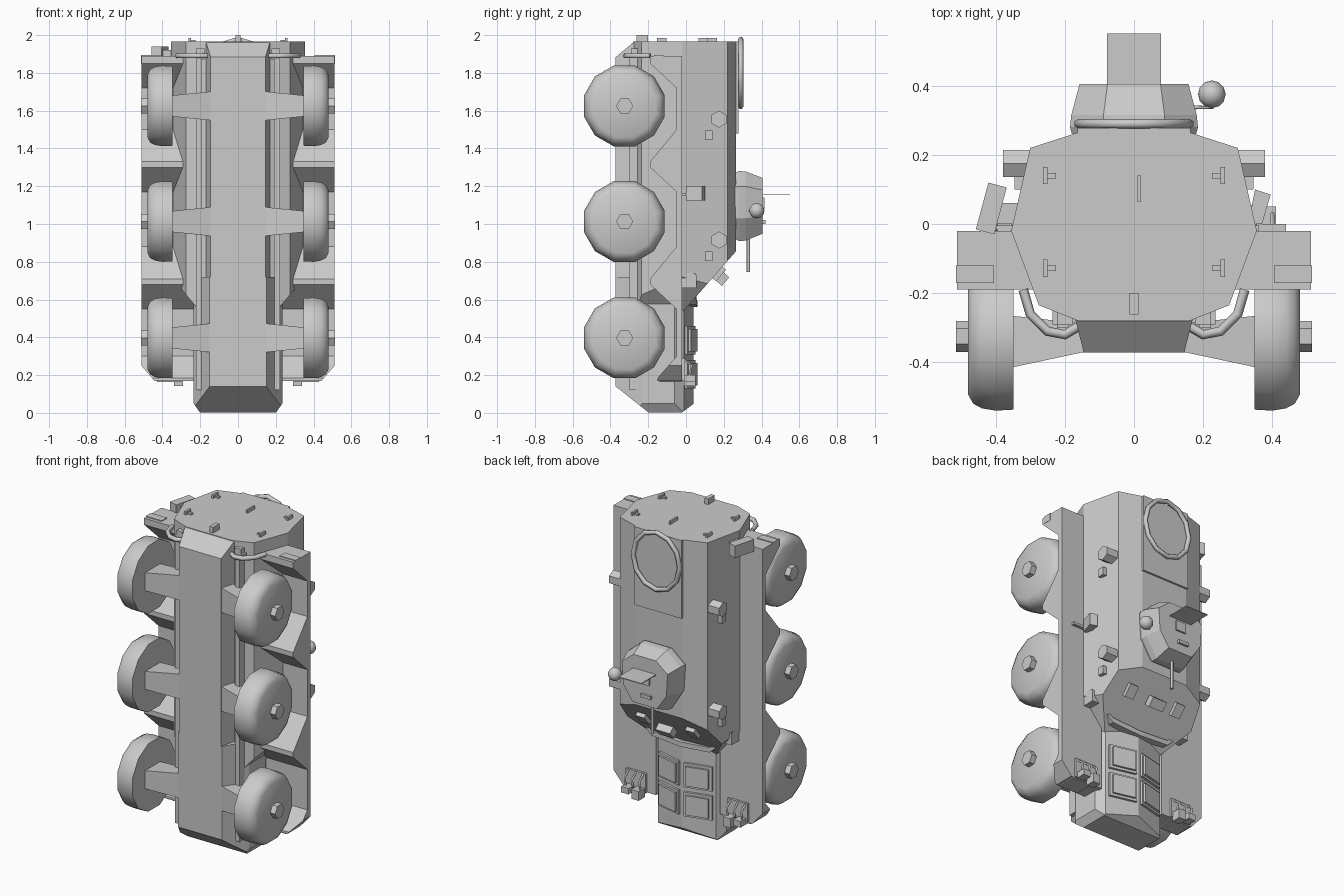
import bpy, bmesh, math
from mathutils import Vector, Matrix

if "Cube" in bpy.data.objects:
    bpy.data.objects.remove(bpy.data.objects["Cube"])

grey = bpy.data.materials.new("plain_grey")
grey.diffuse_color = (0.6, 0.6, 0.6, 1)
grey.use_nodes = True
grey.node_tree.nodes["Principled BSDF"].inputs["Base Color"].default_value = grey.diffuse_color


def finish(name, bm, smooth=False):
    bmesh.ops.recalc_face_normals(bm, faces=bm.faces[:])
    me = bpy.data.meshes.new(name)
    bm.to_mesh(me)
    bm.free()
    me.materials.append(grey)
    ob = bpy.data.objects.new(name, me)
    bpy.context.collection.objects.link(ob)
    if smooth:
        bpy.ops.object.select_all(action='DESELECT')
        ob.select_set(True)
        bpy.context.view_layer.objects.active = ob
        bpy.ops.object.shade_smooth_by_angle(angle=math.radians(35))
    return ob


def loft(name, rings, cuts=(), smooth=False):
    """Skin closed rings of points, then trim with (point, outward normal) planes."""
    bm = bmesh.new()
    vs = [[bm.verts.new(p) for p in r] for r in rings]
    n = len(vs[0])
    for a, b in zip(vs, vs[1:]):
        for i in range(n):
            bm.faces.new((a[i], a[(i + 1) % n], b[(i + 1) % n], b[i]))
    bm.faces.new(vs[0])
    bm.faces.new(vs[-1])
    for co, no in cuts:
        bmesh.ops.bisect_plane(bm, geom=bm.verts[:] + bm.edges[:] + bm.faces[:],
                               plane_co=co, plane_no=no, clear_outer=True)
        bmesh.ops.holes_fill(bm, edges=[e for e in bm.edges if e.is_boundary])
    return finish(name, bm, smooth)


def prism(name, pts, axis, a, b, cuts=()):
    place = {'x': lambda p, q, t: (t, p, q), 'y': lambda p, q, t: (p, t, q),
             'z': lambda p, q, t: (p, q, t)}[axis]
    return loft(name, [[place(p, q, t) for p, q in pts] for t in (a, b)], cuts)


def box(name, x, y, z, rot=None):
    c = Vector(((x[0] + x[1]) / 2, (y[0] + y[1]) / 2, (z[0] + z[1]) / 2))
    s = Matrix.Diagonal((x[1] - x[0], y[1] - y[0], z[1] - z[0], 1))
    bm = bmesh.new()
    r = Matrix.Rotation(math.radians(rot[0]), 4, rot[1]) if rot else Matrix()
    bmesh.ops.create_cube(bm, size=1, matrix=Matrix.Translation(c) @ r @ s)
    return finish(name, bm)


def mbox(name, s, x, *rest, **kw):
    return box(name, sorted((s * x[0], s * x[1])), *rest, **kw)


def turned(name, prof, cy, cz, s, n, off=0, smooth=False):
    """Solid of revolution about an x-parallel axis; prof holds (x, radius)."""
    rings = [[(s * x, cy + r * math.cos(2 * math.pi * i / n + off),
               cz + r * math.sin(2 * math.pi * i / n + off)) for i in range(n)] for x, r in prof]
    return loft(name, rings, smooth=smooth)


def tube(name, pts, r, cyclic=False, res=1):
    cu = bpy.data.curves.new(name, 'CURVE')
    cu.dimensions = '3D'
    cu.bevel_depth, cu.bevel_resolution, cu.use_fill_caps = r, res, True
    sp = cu.splines.new('POLY')
    sp.points.add(len(pts) - 1)
    for p, co in zip(sp.points, pts):
        p.co = (*co, 1)
    sp.use_cyclic_u = cyclic
    cu.materials.append(grey)
    ob = bpy.data.objects.new(name, cu)
    bpy.context.collection.objects.link(ob)


def sym(half):
    return half + [(-x, y) for x, y in reversed(half)]


# main hull with sloped front plate and angled cheeks
prism("main_hull", sym([(.16, .265), (.30, .22), (.355, -.02), (.275, -.235), (.16, -.28)]),
      'z', .54, 1.965,
      [((0, .26, .85), (0, .25, -.22)),
       ((.355, 0, .72), (.16, 0, -.135)), ((-.355, 0, .72), (-.16, 0, -.135))])

# keel with sloped tail
prism("keel", sym([(.17, -.24), (.17, -.275), (.145, -.372)]), 'z', .3, 1.965,
      [((0, -.275, 1.965), (0, -.08, .095))])

# bow box with ridged deck
prism("bow", sym([(0.001, .04), (.2, -.01), (.235, -.06), (.235, -.23), (.15, -.372)]),
      'z', 0.003, .72,
      [((0, -.372, .14), (0, -.135, -.17)), ((0, -.02, .003), (0, .045, -.06)),
       ((.235, 0, .05), (.05, 0, -.035)), ((-.235, 0, .05), (-.05, 0, -.035))])

fender = [(-.02, 1.89), (-.19, 1.89), (-.19, 1.85), (-.05, 1.72), (-.05, 1.5), (-.19, 1.33),
          (-.19, 1.30), (-.05, 1.17), (-.05, .88), (-.19, .71), (-.19, .68), (-.05, .55),
          (-.05, .3), (-.15, .185), (-.15, .17), (-.02, .17)]
for s in (1, -1):
    # fenders with wheel arches
    prism("fender", fender, 'x', s * .22, s * .512, [((s * .512, 0, .25), (s * .08, 0, -.07))])
    mbox("fender_tail_box", s, (.405, .514), (-.17, -.12), (1.85, 1.895))

    # wheels, hubs and flared axle arms
    for z in (.397, 1.013, 1.625):
        turned("wheel", [(.348, .218), (.40, .221), (.44, .214), (.465, .2), (.48, .172)],
               -.326, z, s, 12, math.pi / 12, True)
        turned("hub", [(.47, .045), (.514, .045)], -.325, z, s, 6)
        loft("axle_arm", [[(s * x, y, z + d) for y, d in ((t, -h), (t, h), (b, h), (b, -h))]
                          for x, t, b, h in ((.13, -.29, -.367, .078), (.355, -.265, -.415, .055))])

    # rails along the underside
    mbox("under_rail", s, (.19, .222), (-.30, -.22), (.12, 1.89))

    # bow deck hatches, laid on the ridge slopes
    for z0 in (.13, .31):
        mbox("bow_hatch_frame", s, (.015, .185), (.012, .03), (z0, z0 + .15), rot=(-14 * s, 'Z'))
        mbox("bow_hatch", s, (.03, .17), (.02, .043), (z0 + .015, z0 + .135), rot=(-14 * s, 'Z'))

    # splash board at the foot of the front plate
    loft("splash_board", [[(s * x, y, z + d) for y, d in ((-.03, 0), (t, 0), (t, .03), (-.03, .03))]
                          for x, z, t in ((0, .56, .06), (.2, .575, .055), (.35, .71, .05))])
    mbox("splash_end", s, (.28, .35), (-.02, .055), (.66, .73))

    # headlamp clusters with guards
    mbox("lamp_base", s, (.28, .42), (-.025, -.005), (.17, .29))
    for x in (.29, .36):
        mbox("headlamp", s, (x, x + .05), (-.01, .05), (.13 + .3 * (x - .25), .20))
    for x in (.30, .35, .40):
        tube("lamp_guard", [(s * x, -.02, .29), (s * x, .03, .25), (s * x, .02, .2)], .006)
    mbox("lamp_bracket", s, (.30, .43), (-.14, -.02), (.163, .172))

    # side lamps, hexagonal
    for z in (.915, 1.555):
        turned("side_lamp", [(.29, .045), (.378, .045)], .175, z, s, 6, math.pi / 6)
        mbox("side_lamp_foot", s, (.30, .345), (.10, .14), (z - .11, z - .06))

    # rear hooks and curved grab tubes
    mbox("tow_hook", s, (.178, .222), (-.29, -.245), (1.87, 1.93))
    tube("rear_guard_tube", [(s * x, y, 1.89) for x, y in
         ((.32, -.19), (.30, -.26), (.25, -.31), (.20, -.32), (.15, -.29))], .014)
    mbox("guard_strut", s, (.22, .235), (-.29, -.2), (1.88, 1.9))

    # rear door hinges
    for y in (.14, -.128):
        mbox("hinge_post", s, (.25, .263), (y - .025, y + .025), (1.955, 1.985))
        mbox("hinge_arm", s, (.225, .255), (y - .008, y + .008), (1.955, 1.975))

    # periscopes on the front plate
    mbox("periscope", s, (.14, .20), (.15, .19), (.70, .78), rot=(-40, 'X'))

box("rear_handle", (.01, .02), (.065, .14), (1.955, 1.985))
box("rear_latch", (-.013, .013), (-.262, -.2), (1.955, 2.0))
box("front_plate_fitting", (-.05, .05), (.17, .215), (.68, .74), rot=(-41, 'X'))

# right side port and left side stowage
prism("side_port", [(.33, .0), (.35, .10), (.395, .085), (.37, .0)], 'z', 1.125, 1.2)
box("side_peg", (.36, .44), (-.02, .0), (1.15, 1.165))
box("side_canister", (-.44, -.385), (-.025, .115), (1.865, 1.94), rot=(-15, 'Z'))
box("canister_mount", (-.40, -.33), (.0, .06), (1.88, 1.92))

# roof hatch with ring
box("roof_plate", (-.163, .163), (.25, .277), (1.48, 1.965))
tube("roof_ring", [(.16 * math.cos(a), .29, 1.80 + .178 * math.sin(a)) for a in
                   (2 * math.pi * i / 12 for i in range(12))], .014, True)

# turret: base band, sloped body
plan = [(.09, 1.28), (.185, 1.2), (.175, 1.03), (.10, .91)]
plan = sym(plan)


def plan_ring(y, k, kz):
    return [(x * k, y, 1.1 + (z - 1.1) * kz) for x, z in plan]


loft("turret", [plan_ring(.26, .97, .95), plan_ring(.28, 1, 1), plan_ring(.315, .98, .99),
                plan_ring(.405, .85, .8)])
box("turret_sight", (-.035, .035), (.395, .415), (1.08, 1.14))
box("turret_sight_step", (-.05, .02), (.395, .42), (1.0, 1.02))
box("turret_flap", (-.078, .078), (.40, .55), (1.155, 1.16))

# gun barrel and side searchlight
tube("gun_barrel", [(0, .33, .95), (0, .33, .745)], .009, res=2)
tube("searchlight_arm", [(.15, .337, 1.07), (.225, .337, 1.07), (.225, .37, 1.07)], .006)
bm = bmesh.new()
bmesh.ops.create_uvsphere(bm, u_segments=12, v_segments=8, radius=.04,
                          matrix=Matrix.Translation((.225, .375, 1.07)))
finish("searchlight", bm, True)
